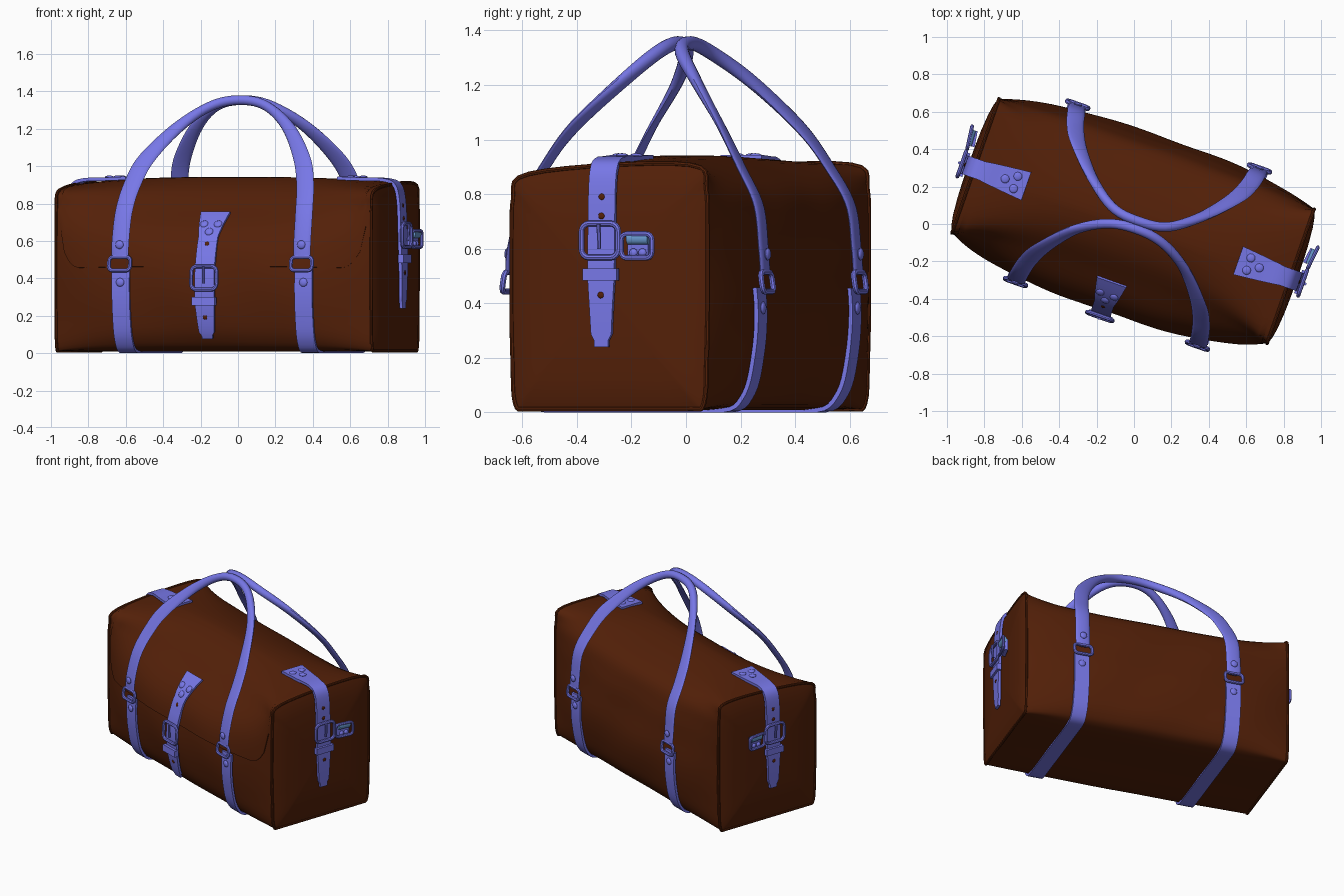
import bpy, bmesh, math
from mathutils import Vector, Matrix

if "Cube" in bpy.data.objects:
    bpy.data.objects.remove(bpy.data.objects["Cube"])

V = Vector
TURN = Matrix.Rotation(math.radians(-19.3), 4, 'Z')   # the bag stands turned on the floor
U0, L = -0.01, 0.895                                   # body centre and half length

def material(name, rgb):
    m = bpy.data.materials.new(name)
    m.diffuse_color = (*rgb, 1)
    m.use_nodes = True
    m.node_tree.nodes["Principled BSDF"].inputs["Base Color"].default_value = m.diffuse_color
    return m

BROWN = material("brown_leather", (0.088, 0.0145, 0.0025))
BLUE = material("blue_strap", (0.19, 0.19, 0.82))
TEAL = material("teal_lining", (0.14, 0.32, 0.62))

def finish(name, bm, mat, angle=40):
    bmesh.ops.recalc_face_normals(bm, faces=bm.faces)
    me = bpy.data.meshes.new(name)
    bm.to_mesh(me)
    bm.free()
    me.materials.append(mat)
    ob = bpy.data.objects.new(name, me)
    bpy.context.collection.objects.link(ob)
    ob.matrix_world = TURN
    bpy.ops.object.select_all(action='DESELECT')
    ob.select_set(True)
    bpy.context.view_layer.objects.active = ob
    bpy.ops.object.shade_smooth_by_angle(angle=math.radians(angle))
    return ob

def catmull(p, t):
    i = max(1, min(int(t), len(p) - 3))
    f = t - i
    a, b, c, d = p[i - 1:i + 3]
    return 0.5 * (2 * b + (c - a) * f + (2 * a - 5 * b + 4 * c - d) * f * f + (3 * b - a - 3 * c + d) * f ** 3)

def smooth_path(pts, n):
    p = [V(x) for x in pts]
    p = [2 * p[0] - p[1]] + p + [2 * p[-1] - p[-2]]
    return [catmull(p, 1 + (len(p) - 3) * k / n) for k in range(n + 1)]

# half profiles (width, height) from bottom centre to top centre
LOW = [(0, .012), (.33, .012), (.43, .08), (.475, .22), (.49, .38), (.47, .54)]
FRONT = LOW + [(.41, .655), (.295, .765), (.155, .885), (0, .942)]
BACK = LOW + [(.445, .69), (.385, .825), (.20, .91), (0, .942)]
END = [(0, .012), (.30, .012), (.365, .03), (.376, .2), (.38, .38), (.38, .54),
       (.38, .68), (.375, .80), (.335, .885), (0, .905)]

def surf(u, side, q):
    w = min(1, abs(u) / L) ** 3
    p = [V(a).lerp(V(b), w) for a, b in zip(FRONT if side < 0 else BACK, END)]
    p = [V((-p[1].x, p[1].y))] + p + [V((-p[-2].x, p[-2].y))]
    c = catmull(p, q + 1)
    v, z = side * c.x, c.y
    amp = 0.003 * (1 - w) * math.sin(math.pi * q / 9)
    v += side * amp * math.sin(11 * u + 9 * z) + .013 * w  # soft folds
    z += w * 0.06 * v * z
    return V((u + U0, v, max(z, .008)))

def normal(u, side, q):
    p, e = surf(u, side, q), .02
    n = (surf(u + e, side, q) - surf(u - e, side, q)).cross(surf(u, side, q + e) - surf(u, side, q - e)).normalized()
    return n if n.dot(p - V((p.x, 0, .45))) > 0 else -n

def off(u, side, q, d):
    return surf(u, side, q) + normal(u, side, q) * d

def loft(name, rings, mat, closed=False, caps=True, wrap=True, angle=40):
    bm = bmesh.new()
    vs = [[bm.verts.new(p) for p in r] for r in rings]
    m = len(rings[0])
    for i in range(len(vs) if closed else len(vs) - 1):
        a, b = vs[i], vs[(i + 1) % len(vs)]
        for j in range(m if wrap else m - 1):
            k = (j + 1) % m
            bm.faces.new((a[j], a[k], b[k], b[j]))
    if caps and not closed:
        bm.faces.new(vs[0])
        bm.faces.new(vs[-1])
    return finish(name, bm, mat, angle)

def sweep(name, pts, dims, ref, mat, n=4, closed=False):
    """Sweep a flat (n=4) or round section; dims(f) = half width, half thickness."""
    rings, c = [], len(pts)
    for i, p in enumerate(pts):
        if closed:
            t = pts[(i + 1) % c] - pts[i - 1]
        else:
            t = pts[min(i + 1, c - 1)] - pts[max(i - 1, 0)]
        t.normalize()
        s = t.cross(ref(p)).normalized()
        nn = s.cross(t)
        a, b = dims(i / (c - 1))
        if n == 4:
            sec = [(-a, -b), (a, -b), (a, b), (-a, b)]
        else:
            sec = [(a * math.cos(2 * math.pi * k / n), b * math.sin(2 * math.pi * k / n)) for k in range(n)]
        rings.append([p + s * x + nn * y for x, y in sec])
    return loft(name, rings, mat, closed)

def bar(name, p0, p1, a, b, nrm, mat=BLUE, n=4):
    return sweep(name, [p0, p1], lambda f: (a, b), lambda p: nrm, mat, n)

def frame(name, c, x, nrm, w, h, r=.012, rc=.022):
    """Rounded rectangular metal ring."""
    y = nrm.cross(x).normalized()
    pts = []
    for k in range(4):
        sx, sy = [(1, 1), (-1, 1), (-1, -1), (1, -1)][k]
        for j in range(5):
            a = math.pi / 2 * (k + j / 4)
            pts.append(c + x * (sx * (w / 2 - rc) + rc * math.cos(a)) + y * (sy * (h / 2 - rc) + rc * math.sin(a)))
    return sweep(name, pts, lambda f: (r, r), lambda p: nrm, BLUE, 8, True)

def stud(name, c, nrm, r=.023, h=.010, mat=BLUE):
    bm = bmesh.new()
    rot = nrm.to_track_quat('Z', 'Y').to_matrix().to_4x4()
    bmesh.ops.create_uvsphere(bm, u_segments=16, v_segments=8, radius=1,
                              matrix=Matrix.Translation(c) @ rot @ Matrix.Diagonal((r, r, h, 1)))
    return finish(name, bm, mat)

# body: lofted bag with softly domed end panels
def ring(u):
    qs = [9 * k / 40 for k in range(41)]
    return [surf(u, -1, q) for q in qs] + [surf(u, 1, q) for q in reversed(qs[1:-1])]

def dome(sx):
    base, c, out = ring(sx * L), V((sx * L + U0, 0, .45)), []
    for k, d in ((.97, .004), (.9, .014), (.75, .024), (.5, .032), (.25, .035), (.02, .036)):
        out.append([c + (p - c) * k + V((sx * d, 0, 0)) for p in base])
    return out

body = dome(-1)[::-1] + [ring(L * (k / 32 - 1)) for k in range(65)] + dome(1)
loft("bag_body", body, BROWN)
for sx in (-1, 1):
    sweep("end_piping", [V((p.x, p.y, max(p.z, .012))) for p in ring(sx * (L - .002))],
          lambda f: (.009, .009), lambda p: V((1, 0, 0)), BROWN, 8, True)

# front flap with rounded lower corners
rows = []
for k in range(61):
    u = .865 * (k / 30 - 1)
    d = max(0, (abs(u) - .74) / .125)
    q0 = 4.5 + 1.6 * (1 - math.sqrt(max(0, 1 - d * d)))
    rows.append([off(u, -1, q0, -.002)] + [off(u, -1, q0 + (8.8 - q0) * j / 20, .007 * (1 - (j / 20) ** 4))
                                          for j in range(21)])
loft("front_flap", rows, BROWN, caps=False, wrap=False)

# carrying straps, rings, rivets
for us in (-.495, .535):
    ub = us - U0
    qs = [4.45 * k / 24 for k in range(25)]
    path = [off(ub, -1, q, .01) for q in reversed(qs)] + [off(ub, 1, q, .01) for q in qs[1:]]
    for p in path:
        p.z = max(p.z, .008)
    sweep("under_strap", path, lambda f: (.05, .008), lambda p: p - V((p.x, 0, .45)), BLUE)
    for side in (-1, 1):
        n = V((0, side, 0))
        frame("strap_ring", V((us, side * .502, .478)), V((1, 0, 0)), V((0, side, .15)).normalized(), .12, .072, .011)
        stud("lower_rivet", off(ub, side, 4.0, .02), n)
        stud("upper_rivet", V((us, side * .505, .58)), n)

HALF = [(.515, .495, .505), (.515, .488, .60), (.51, .445, .76), (.49, .37, .90),
        (.44, .28, 1.04), (.31, .135, 1.21), (.155, .045, 1.322)]

def handle_dims(f):
    k = min(1, max(0, (abs(2 * f - 1) - .15) / .35))
    k = k * k * (3 - 2 * k)
    return .026 + .023 * k, .026 - .015 * k

for side, name in ((-1, "front_handle"), (1, "back_handle")):
    half = [(s, v + (.022 if side > 0 and .6 < z < 1.3 else 0), z) for s, v, z in HALF]
    pts = [(.02 - s, side * v, z) for s, v, z in half] + [(.02, side * .022, 1.353)]
    pts += [(.02 + s, side * v, z) for s, v, z in reversed(half)]
    sweep(name, smooth_path(pts, 80), handle_dims, lambda p: V((0, side, .35)), BLUE, 14)

def tip_dims(f):
    a = .055 + .028 * max(0, 1 - f / .25)
    if f > .75:
        a -= .012 * (f - .75) / .2
    return (a if f < .97 else .03), .008

def buckle(prefix, c, x, n):
    """Buckle frame, prong and keeper loop on a strap."""
    y = n.cross(x).normalized()
    y = y if y.z > 0 else -y
    frame(prefix + "_buckle", c + n * .012, x, n, .143, .125, .011, .03)
    bar(prefix + "_prong", c + n * .026 + y * .06, c + n * .02 - y * .03, .008, .008, n, BLUE, 8)
    k = c - y * .125 + n * .002
    bar(prefix + "_keeper", k - x * .066, k + x * .066, .022, .015, n)

# front closing strap
path = []
for k in range(41):
    q = 6.8 - 4.7 * k / 40
    path.append(off(0, -1, q, .012 + .01 * min(1, max(0, (5 - q) / .6))))
sweep("front_closing_strap", path, tip_dims, lambda p: p - V((p.x, 0, .4)), BLUE)
X = V((1, 0, 0))
buckle("front", off(0, -1, 4.12, .027), X, normal(0, -1, 4.12))
for du, q in ((-.04, 6.2), (.04, 6.2), (0, 5.85)):
    stud("front_strap_rivet", off(du, -1, q, .02), normal(0, -1, q))
for q, d in ((5.3, .02), (2.85, .031)):
    stud("front_strap_hole", off(0, -1, q, d), normal(0, -1, q), .012, .003, BROWN)

# end straps with buckles and side rings
SIDE = [(.60, .935), (.74, .93), (.85, .926), (.91, .90), (.934, .82), (.942, .65), (.946, .5), (.946, .38), (.942, .24)]
for sx in (-1, 1):
    out = V((sx, 0, 0))
    Y = V((0, 1, 0))
    at = lambda u, v, z: V((sx * u + U0, v, z))
    sweep("end_strap", smooth_path([at(u, 0, z) for u, z in SIDE], 48),
          lambda f: (tip_dims(f)[0] - .003, .009), lambda p: p - V((sx * .5, 0, .45)), BLUE)
    buckle("end", at(.953, 0, .63), Y, out)
    for v, u in ((-.035, .66), (.035, .66), (0, .72)):
        stud("end_strap_rivet", at(u, v, .942), V((0, 0, 1)), .023, .008)
    for u, z in ((.93, .86), (.945, .79), (.949, .72), (.956, .43)):
        stud("end_strap_hole", at(u, 0, z), out, .012, .004, BROWN)
    # small tab holding the side ring
    bar("ring_tab", at(.942, .105, .60), at(.955, .19, .60), .04, .012, out)
    bar("ring_tab_roll", at(.962, .107, .637), at(.967, .19, .637), .022, .016, out, TEAL, 12)
    for v in (.13, .165):
        stud("ring_tab_rivet", at(.965, v, .585), out, .016, .01)
    frame("side_ring", at(.972, .145, .61), V((sx * .12, 1, 0)).normalized(),
          V((sx, -.12, 0)).normalized(), .125, .088, .010)
